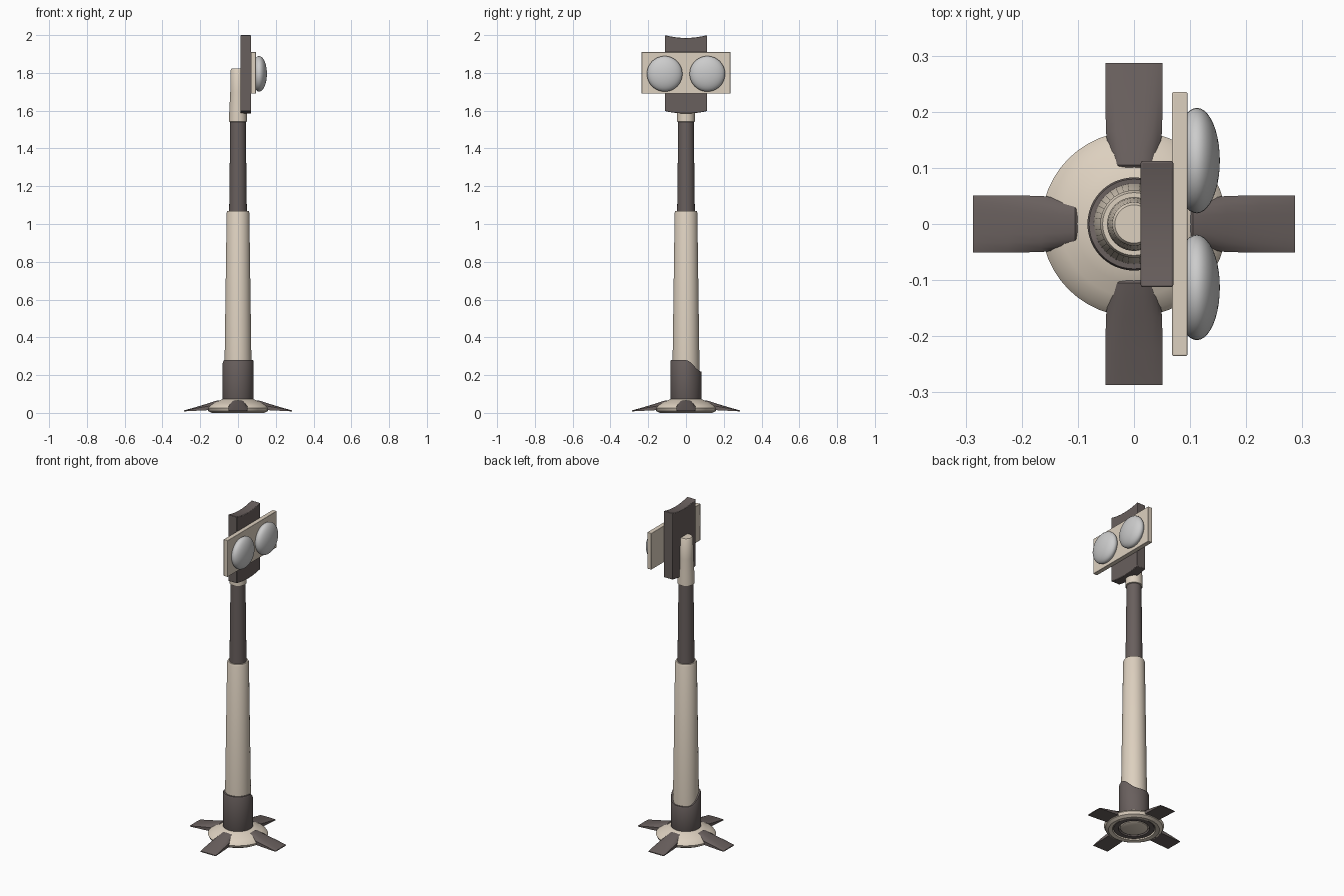
import bpy, bmesh, math
from mathutils import Matrix

if "Cube" in bpy.data.objects:
    bpy.data.objects.remove(bpy.data.objects["Cube"])


def material(name, rgb):
    m = bpy.data.materials.new(name)
    m.diffuse_color = (*rgb, 1)
    m.use_nodes = True
    m.node_tree.nodes["Principled BSDF"].inputs["Base Color"].default_value = m.diffuse_color
    return m


CREAM = material("cream", (0.72, 0.63, 0.52))
DARK = material("dark", (0.14, 0.115, 0.11))


def finish(name, bm, mat=None, angle=35):
    bmesh.ops.recalc_face_normals(bm, faces=bm.faces)
    me = bpy.data.meshes.new(name)
    bm.to_mesh(me)
    bm.free()
    ob = bpy.data.objects.new(name, me)
    bpy.context.collection.objects.link(ob)
    if mat:
        me.materials.append(mat)
    bpy.ops.object.select_all(action='DESELECT')
    ob.select_set(True)
    bpy.context.view_layer.objects.active = ob
    bpy.ops.object.shade_smooth_by_angle(angle=math.radians(angle))
    return ob


def bevel(ob, width):
    b = ob.modifiers.new("bevel", 'BEVEL')
    b.width, b.segments, b.limit_method = width, 2, 'ANGLE'


def lathe(name, profile, mat, sides=40, closed=False, top=None):
    """Turn (radius, z) points about z; top(angle, z) may reshape heights."""
    bm = bmesh.new()
    rings = []
    for r, z in profile:
        ring = []
        for i in range(sides):
            a = 2 * math.pi * i / sides
            h = top(a, z) if top else z
            ring.append(bm.verts.new((r * math.cos(a), r * math.sin(a), h)))
        rings.append(ring)
    pairs = list(zip(rings, rings[1:]))
    if closed:
        pairs.append((rings[-1], rings[0]))
    else:
        bm.faces.new(rings[0])
        bm.faces.new(rings[-1])
    for a, b in pairs:
        for i in range(sides):
            j = (i + 1) % sides
            bm.faces.new((a[i], a[j], b[j], b[i]))
    return finish(name, bm, mat)


def box(name, lo, hi, mat):
    bm = bmesh.new()
    bmesh.ops.create_cube(bm, size=1)
    for v in bm.verts:
        v.co = [(l + h) / 2 + c * (h - l) for l, h, c in zip(lo, hi, v.co)]
    return finish(name, bm, mat)


# domed foot with a recessed underside
lathe("base_dome", [(0.118, 0.025), (0.118, 0.004), (0.14, 0.0), (0.158, 0.01),
                    (0.165, 0.025), (0.155, 0.038), (0.13, 0.053),
                    (0.105, 0.062), (0.085, 0.072), (0.06, 0.074)], CREAM, 48)
lathe("base_inner_ring", [(0.085, 0.03), (0.085, 0.008), (0.112, 0.008),
                          (0.112, 0.03)], DARK, closed=True)
lathe("base_hub", [(0.06, 0.004), (0.075, 0.01), (0.075, 0.03)], CREAM)

# four arched feet blending into the dome: (radius, crest z, edge z, half width)
stations = [(0.287, 0.013, 0.011, 0.051), (0.225, 0.03, 0.024, 0.051),
            (0.165, 0.048, 0.034, 0.05), (0.13, 0.06, 0.04, 0.046),
            (0.105, 0.067, 0.045, 0.042), (0.09, 0.055, 0.04, 0.038)]
for n, label in enumerate(("right", "back", "left", "front")):
    bm = bmesh.new()
    loops = []
    for r, crest, edge, w in stations:
        arc = [(r, w * t, crest - (crest - edge) * t ** 4)
               for t in (-1, -0.85, -0.65, -0.35, 0, 0.35, 0.65, 0.85, 1)]
        floor = 0.008 + 0.01 * (0.287 - r) / 0.2
        loops.append([bm.verts.new(p) for p in
                      arc + [(r, w, floor), (r, -w, floor)]])
    for a, b in zip(loops, loops[1:]):
        for i in range(len(a)):
            j = (i + 1) % len(a)
            bm.faces.new((a[i], a[j], b[j], b[i]))
    bm.faces.new(loops[0])
    bm.faces.new(loops[-1])
    bm.transform(Matrix.Rotation(n * math.pi / 2, 4, 'Z'))
    finish("foot_" + label, bm, DARK)


# collar whose rim dips towards the back
def rim(a, z):
    if z < 0.2:
        return z
    t = min(1, max(0, (math.cos(a - math.radians(102)) + 0.25) / 1.15))
    return z - 0.06 * t * t * (3 - 2 * t)


lathe("collar", [(0.066, 0.068), (0.08, 0.068), (0.083, 0.074), (0.083, 0.272),
                 (0.08, 0.28), (0.066, 0.28)], DARK, 48, closed=True, top=rim)

# telescoping post
lathe("lower_post", [(0.072, 0.07), (0.072, 0.2), (0.06, 1.06), (0.056, 1.07),
                     (0.04, 1.07)], CREAM)
lathe("middle_post", [(0.047, 1.05), (0.041, 1.545)], DARK)
lathe("upper_post", [(0.042, 1.54), (0.048, 1.542), (0.046, 1.6), (0.041, 1.7),
                     (0.039, 1.815), (0.034, 1.822)], CREAM)

# upright panel with a hollow top and bowed bottom
bm = bmesh.new()
steps = [i / 6 - 1 for i in range(13)]
outline = [(0.112 * t, 1.985 + 0.015 * t * t) for t in steps]
outline += [(0.112 * t, 1.585 + 0.013 * t * t) for t in reversed(steps)]
face = bm.faces.new([bm.verts.new((0.012, y, z)) for y, z in outline])
ext = bmesh.ops.extrude_face_region(bm, geom=[face])
new = [v for v in ext["geom"] if isinstance(v, bmesh.types.BMVert)]
bmesh.ops.translate(bm, verts=new, vec=(0.058, 0, 0))
bevel(finish("back_panel", bm, DARK), 0.003)

# lamp plate and twin lenses
bevel(box("lamp_plate", (0.068, -0.235, 1.69), (0.095, 0.235, 1.91), CREAM), 0.002)
for side, label in ((-1, "left"), (1, "right")):
    bm = bmesh.new()
    bmesh.ops.create_uvsphere(bm, u_segments=40, v_segments=20, radius=1)
    bm.transform(Matrix.Translation((0.112, side * 0.113, 1.795))
                 @ Matrix.Diagonal((0.041, 0.094, 0.094, 1))
                 @ Matrix.Rotation(math.pi / 2, 4, 'Y'))
    finish("lamp_" + label, bm)
